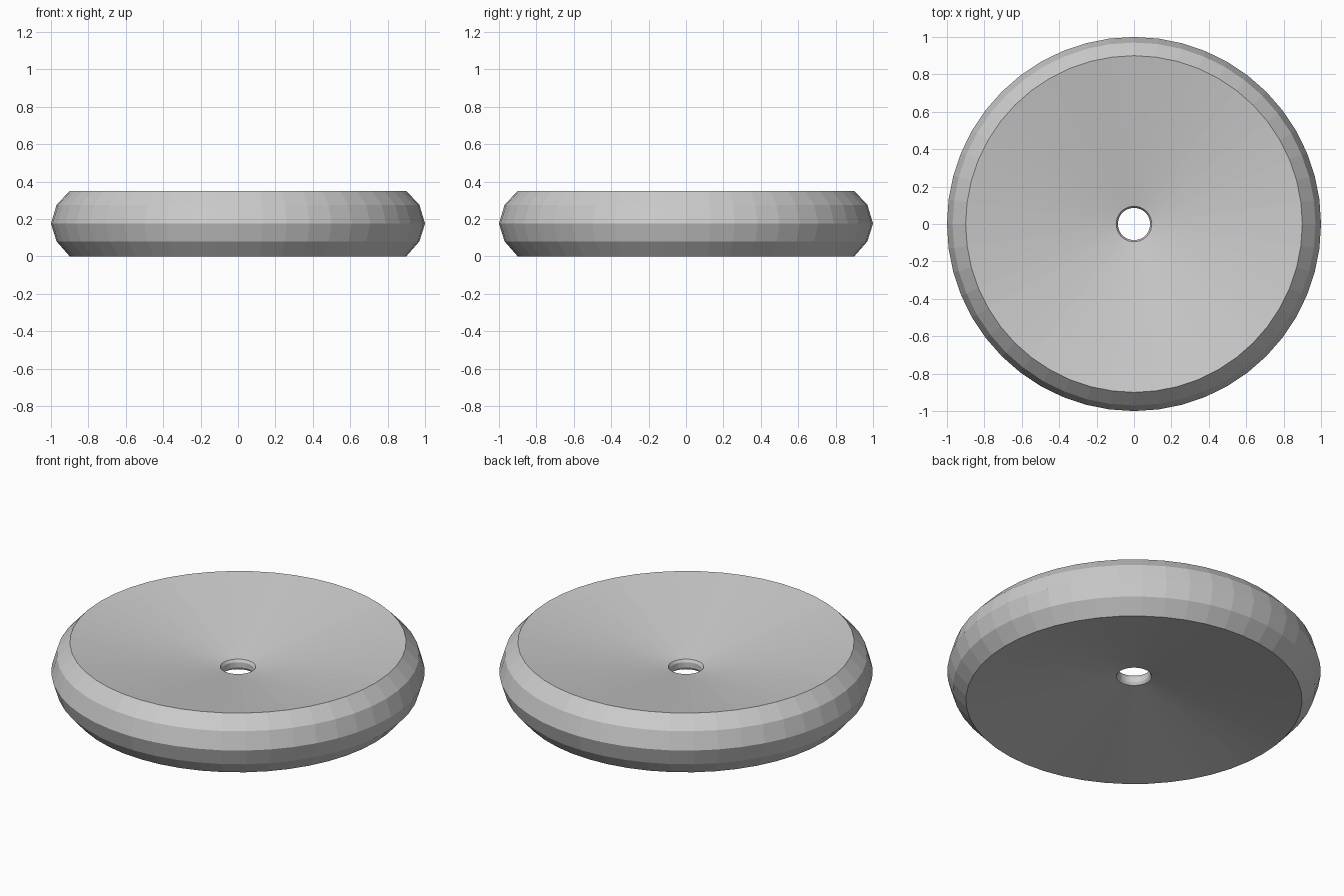
import bpy, bmesh
from math import sin, cos, tau

if "Cube" in bpy.data.objects:
    bpy.data.objects.remove(bpy.data.objects["Cube"])

SEGMENTS = 48

# Closed cross-section (radius, height): faceted tread, dished faces, small bore
profile = [
    (0.90, 0.0), (0.97, 0.08), (1.0, 0.175), (0.97, 0.275), (0.90, 0.35),
    (0.095, 0.205), (0.086, 0.19), (0.086, 0.16), (0.095, 0.145),
]


def lathe(name, points, segments):
    bm = bmesh.new()
    rings = [[bm.verts.new((r * cos(tau * i / segments), r * sin(tau * i / segments), z))
              for r, z in points] for i in range(segments)]
    n = len(points)
    for i in range(segments):
        a, b = rings[i], rings[(i + 1) % segments]
        for j in range(n):
            k = (j + 1) % n
            bm.faces.new((a[j], b[j], b[k], a[k]))
    bmesh.ops.recalc_face_normals(bm, faces=bm.faces[:])
    mesh = bpy.data.meshes.new(name)
    bm.to_mesh(mesh)
    bm.free()
    obj = bpy.data.objects.new(name, mesh)
    bpy.context.collection.objects.link(obj)
    return obj


# Wheel disc with flat facets
lathe("wheel", profile, SEGMENTS)
